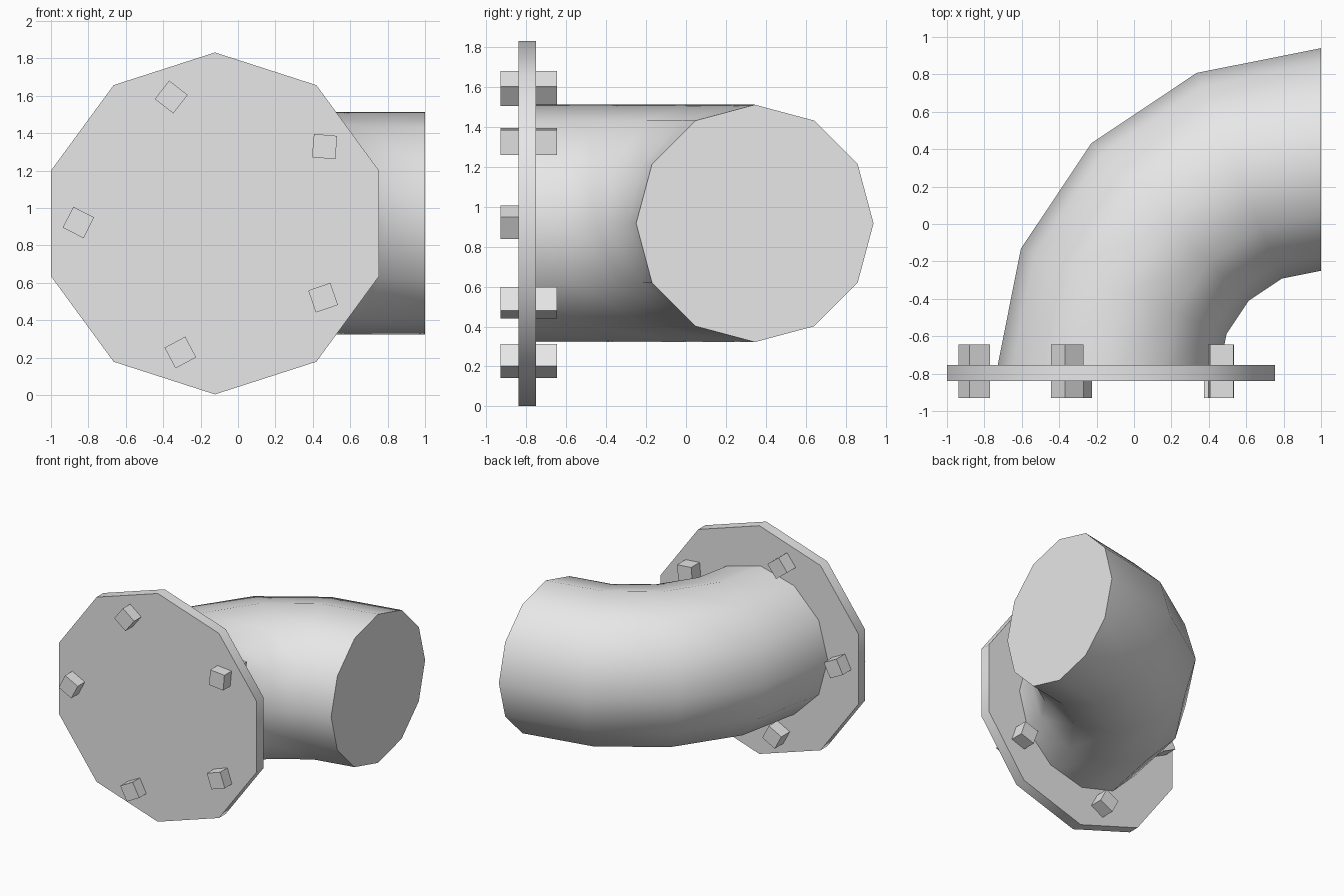
import bpy, bmesh, math
from mathutils import Matrix, Vector

if "Cube" in bpy.data.objects:
    bpy.data.objects.remove(bpy.data.objects["Cube"])

metal = bpy.data.materials.new("light_grey_metal")
metal.diffuse_color = (0.8, 0.8, 0.8, 1)
metal.use_nodes = True
metal.node_tree.nodes["Principled BSDF"].inputs["Base Color"].default_value = metal.diffuse_color
ZC = 0.917  # height of the pipe axis


def finish(name, bm, smooth=False):
    bmesh.ops.recalc_face_normals(bm, faces=bm.faces[:])
    mesh = bpy.data.meshes.new(name)
    bm.to_mesh(mesh)
    bm.free()
    mesh.materials.append(metal)
    ob = bpy.data.objects.new(name, mesh)
    bpy.context.collection.objects.link(ob)
    if smooth:
        bpy.ops.object.select_all(action='DESELECT')
        ob.select_set(True)
        bpy.context.view_layer.objects.active = ob
        bpy.ops.object.shade_smooth_by_angle(angle=math.radians(40))
    return ob


def loft(name, rings, smooth=False):
    """Skin equal rings of points and cap both ends."""
    bm = bmesh.new()
    vs = [[bm.verts.new(p) for p in ring] for ring in rings]
    n = len(vs[0])
    for a, b in zip(vs, vs[1:]):
        for i in range(n):
            j = (i + 1) % n
            bm.faces.new((a[i], a[j], b[j], b[i]))
    bm.faces.new(vs[0])
    bm.faces.new(vs[-1])
    return finish(name, bm, smooth)


# Elbow pipe: 12-sided section swept a quarter turn in four steps
BEND, R, CX, CY = 1.142, 0.595, 1.0, -0.797
rings = []
for k in range(5):
    t = math.radians(22.5 * k)
    ring = []
    for i in range(12):
        a = math.radians(30 * i)
        d = BEND + R * math.cos(a)
        ring.append((CX - d * math.cos(t), CY + d * math.sin(t), ZC + R * math.sin(a)))
    rings.append(ring)
loft("elbow_pipe", rings, True)

# Flange: ten-sided disc with a vertex at the top
angles = [math.radians(90 + 36 * i) for i in range(10)]
loft("flange", [[(-0.123 + 0.922 * math.cos(a), y, ZC + 0.914 * math.sin(a)) for a in angles]
                for y in (-0.84, -0.753)], True)

# Square bolts passing through the flange: x, z, turn in degrees
bolts = [(-0.357, 1.593, -38), (0.463, 1.328, -5), (-0.853, 0.922, -27),
         (0.455, 0.520, 19), (-0.308, 0.227, 28)]
for n, (x, z, turn) in enumerate(bolts, 1):
    bm = bmesh.new()
    m = (Matrix.Translation(Vector((x, -0.788, z)))
         @ Matrix.Rotation(math.radians(-turn), 4, 'Y')
         @ Matrix.Diagonal((0.125, 0.285, 0.125, 1)))
    bmesh.ops.create_cube(bm, size=1, matrix=m)
    finish(f"bolt_{n}", bm)
